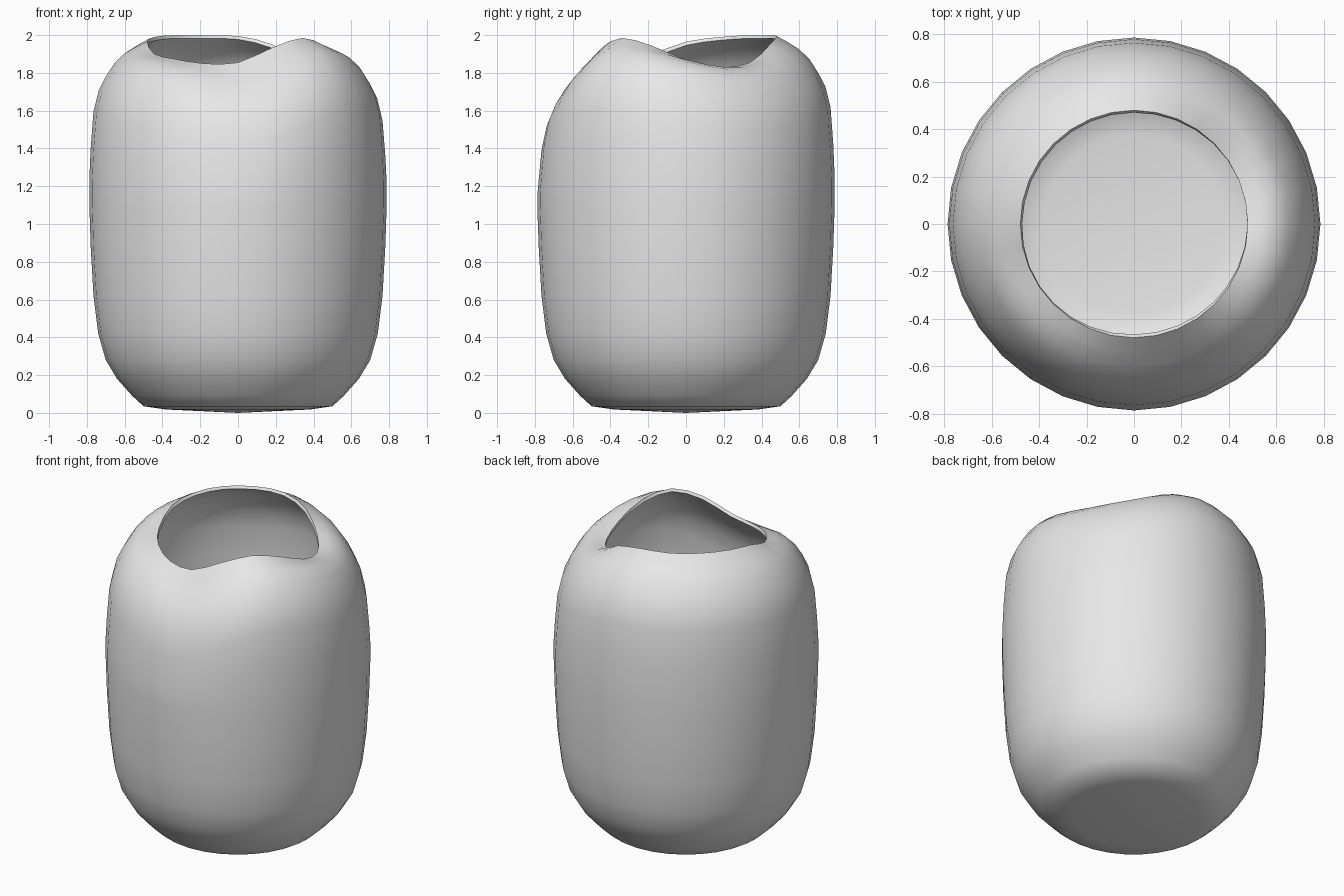
import bpy
import bmesh
from math import cos, sin, tau

SEGMENTS = 32

default_cube = bpy.data.objects.get("Cube")
if default_cube:
    bpy.data.objects.remove(default_cube, do_unlink=True)

# Side profile: radius, height, share of rim dip, share of shoulder dip
PROFILE = [
    (0.38, 0.018, 0, 0), (0.50, 0.035, 0, 0), (0.56, 0.09, 0, 0),
    (0.64, 0.18, 0, 0), (0.70, 0.28, 0, 0), (0.74, 0.42, 0, 0),
    (0.765, 0.62, 0, 0), (0.78, 0.88, 0, 0), (0.787, 1.1, 0, 0.1),
    (0.787, 1.25, 0, 0.5), (0.78, 1.42, 0, 1), (0.765, 1.62, 0, 1.2),
    (0.737, 1.73, 0, 1.1), (0.70, 1.80, 0, 1), (0.655, 1.87, 0, 1),
    (0.60, 1.925, 0.1, 0.9), (0.54, 1.965, 0.5, 0.5), (0.48, 2.0, 1, 0),
]

# Dips of the wavy rim and the shoulder, at equal steps around the axis
RIM_DIP = [0.13, 0.17, 0.145, 0.05, 0.005, 0, 0, 0.01,
           0.035, 0.10, 0.125, 0.15, 0.145, 0.065, 0.015, 0.055]
SHOULDER_DIP = [0.06, 0.1, 0.09, 0.04, 0, 0, 0, 0.01,
                0.02, 0.05, 0.08, 0.14, 0.19, 0.11, 0.01, 0.02]


def sample(keys, index):
    """Smooth cyclic value, with one extra sample between each pair of keys."""
    count = len(keys)
    k = index // 2
    if index % 2 == 0:
        return keys[k]
    a, b, c, d = (keys[(k + step) % count] for step in (-1, 0, 1, 2))
    return max(0, (9 * (b + c) - a - d) / 16)


def build_vase():
    bm = bmesh.new()
    rings = []
    for radius, height, rim, shoulder in PROFILE:
        ring = []
        for i in range(SEGMENTS):
            angle = tau * i / SEGMENTS
            z = height - rim * sample(RIM_DIP, i) - shoulder * sample(SHOULDER_DIP, i)
            ring.append(bm.verts.new((radius * cos(angle), radius * sin(angle), z)))
        rings.append(ring)

    # Base fan and side walls
    centre = bm.verts.new((0, 0, 0))
    for i in range(SEGMENTS):
        j = (i + 1) % SEGMENTS
        bm.faces.new((centre, rings[0][j], rings[0][i]))
        for low, high in zip(rings, rings[1:]):
            bm.faces.new((low[i], low[j], high[j], high[i]))

    mesh = bpy.data.meshes.new("vase_body")
    bm.to_mesh(mesh)
    bm.free()
    vase = bpy.data.objects.new("vase_body", mesh)
    bpy.context.collection.objects.link(vase)
    return vase


vase = build_vase()

# Thin inner wall
wall = vase.modifiers.new("wall_thickness", "SOLIDIFY")
wall.thickness = 0.02
wall.offset = -1

bpy.ops.object.select_all(action="DESELECT")
vase.select_set(True)
bpy.context.view_layer.objects.active = vase
bpy.ops.object.modifier_apply(modifier=wall.name)
bpy.ops.object.shade_smooth_by_angle(angle=tau / 8)

# Pale ceramic glaze
colour = (0.8, 0.8, 0.8, 1)
glaze = bpy.data.materials.new("pale_grey_ceramic")
glaze.use_nodes = True
glaze.diffuse_color = colour
glaze.node_tree.nodes["Principled BSDF"].inputs["Base Color"].default_value = colour
vase.data.materials.append(glaze)
